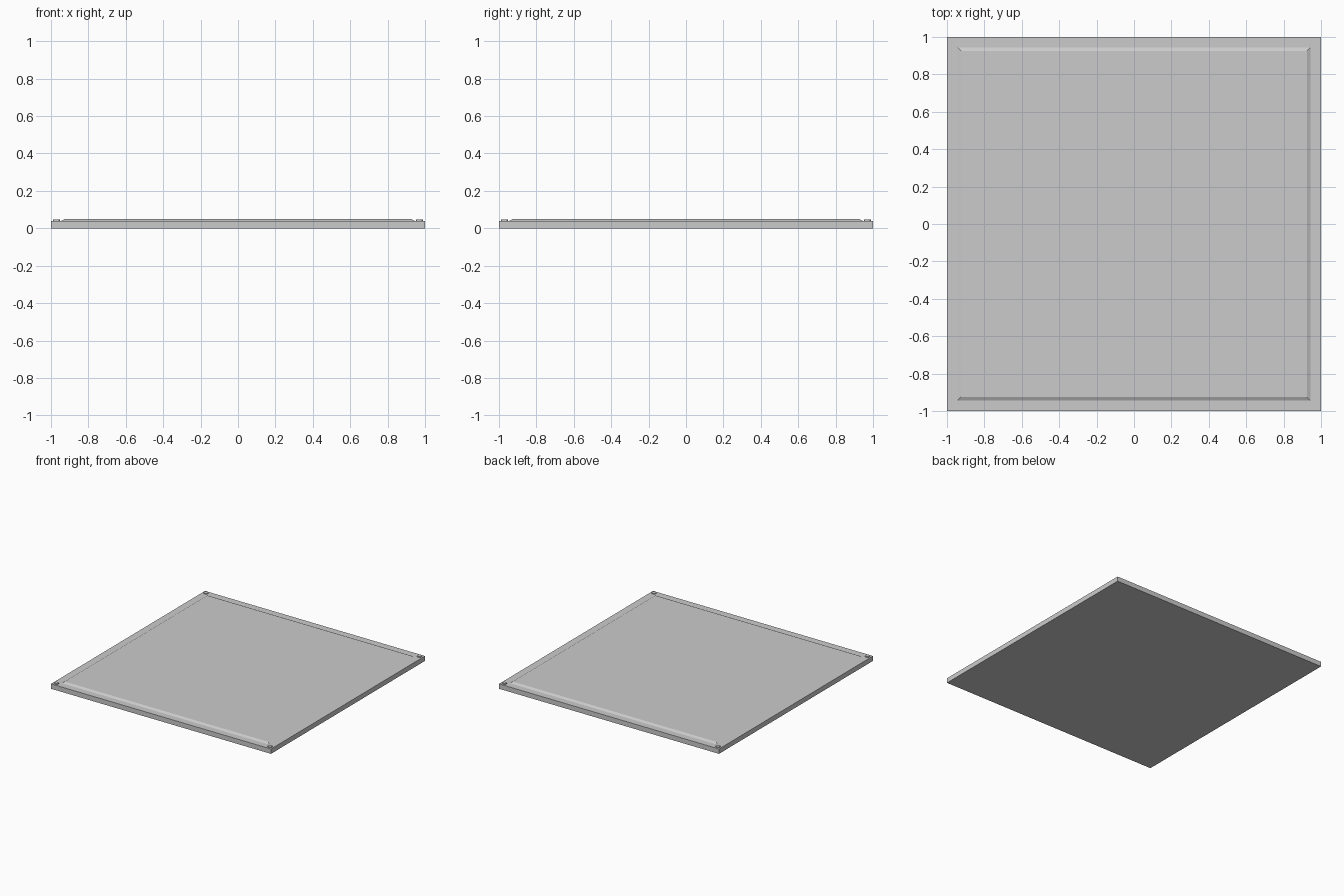
import bpy
import bmesh
from mathutils import Matrix

if "Cube" in bpy.data.objects:
    bpy.data.objects.remove(bpy.data.objects["Cube"])

SLAB_TOP = 0.04
PANEL_TOP = 0.05


def add_object(name, bm):
    mesh = bpy.data.meshes.new(name)
    bm.normal_update()
    bm.to_mesh(mesh)
    bm.free()
    obj = bpy.data.objects.new(name, mesh)
    bpy.context.collection.objects.link(obj)
    return obj


def square_block(name, half_bottom, half_top, z0, z1):
    """Square block whose top may be narrower than its bottom."""
    bm = bmesh.new()
    bmesh.ops.create_cube(bm, size=2)
    for v in bm.verts:
        half, z = (half_top, z1) if v.co.z > 0 else (half_bottom, z0)
        v.co = (v.co.x * half, v.co.y * half, z)
    return add_object(name, bm)


def stud(name, x, y, radius, z0, z1):
    """Low round stud."""
    bm = bmesh.new()
    bmesh.ops.create_cone(bm, cap_ends=True, segments=16, radius1=radius,
                          radius2=radius, depth=z1 - z0,
                          matrix=Matrix.Translation((x, y, (z0 + z1) / 2)))
    return add_object(name, bm)


# Base slab
square_block("base_slab", 1.0, 1.0, 0.0, SLAB_TOP)

# Raised centre panel with sloped edges
square_block("raised_panel", 0.945, 0.926, SLAB_TOP, PANEL_TOP)

# Small studs on the four corners of the border
for sx, side in ((-1, "left"), (1, "right")):
    for sy, end in ((-1, "front"), (1, "back")):
        stud(f"corner_stud_{end}_{side}", sx * 0.97, sy * 0.97, 0.018,
             SLAB_TOP - 0.005, SLAB_TOP + 0.006)
